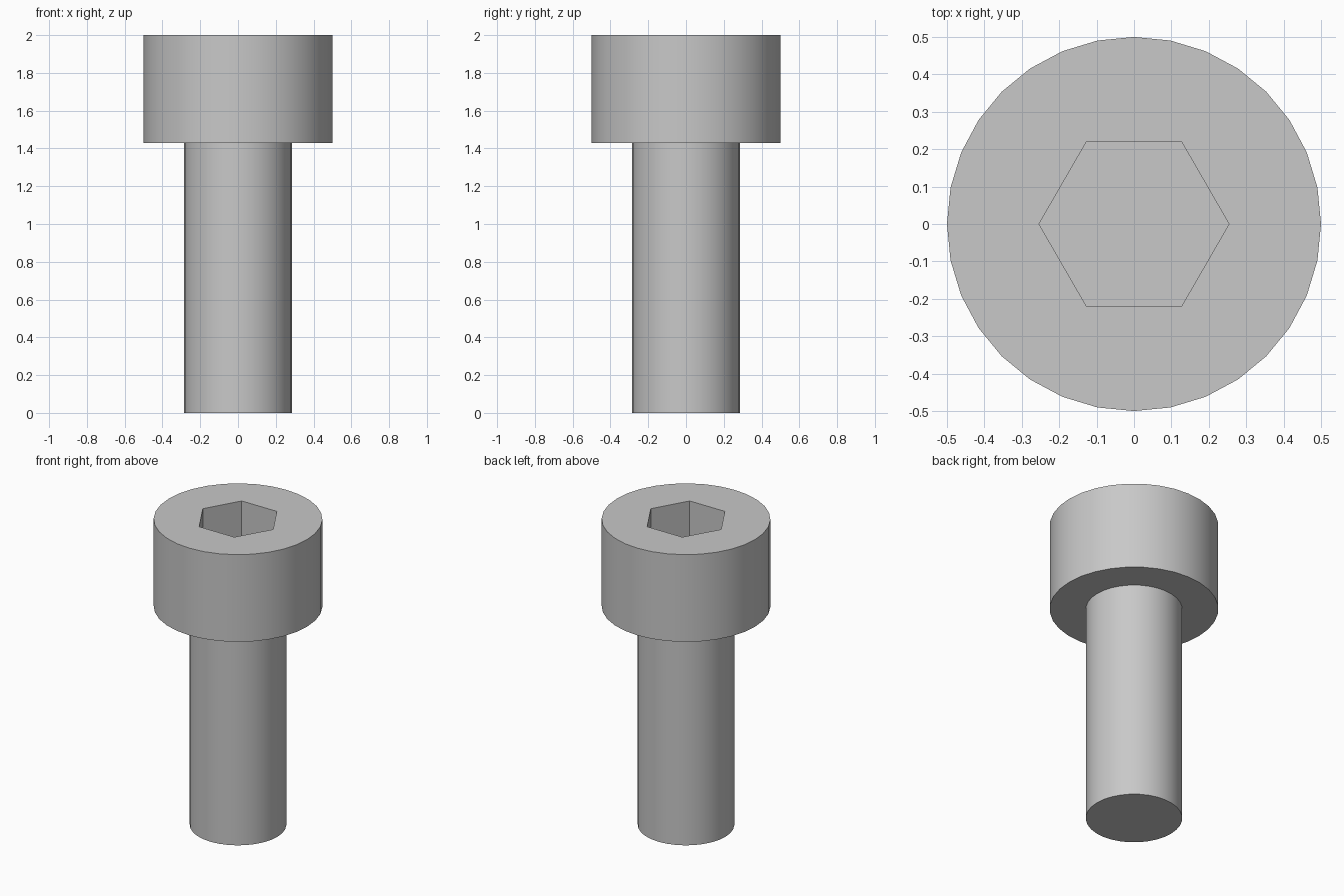
import bpy, bmesh, math

cube = bpy.data.objects.get("Cube")
if cube:
    bpy.data.objects.remove(cube, do_unlink=True)

SIDES = 32
HEAD_R, SHAFT_R, HEX_R = 0.5, 0.286, 0.254
HEIGHT, HEAD_BASE, SOCKET_FLOOR = 2.0, 1.43, 1.714

steel = bpy.data.materials.new("grey_steel")
steel.use_nodes = True
grey = (0.58, 0.58, 0.58, 1)
steel.diffuse_color = grey
steel.node_tree.nodes["Principled BSDF"].inputs["Base Color"].default_value = grey

bm = bmesh.new()


def ring(radius, z, sides=SIDES):
    """Closed loop of vertices around the bolt axis."""
    verts = []
    for i in range(sides):
        a = math.tau * i / sides
        verts.append(bm.verts.new((radius * math.cos(a), radius * math.sin(a), z)))
    return verts


def wall(lower, upper):
    """Quads joining two matching rings."""
    n = len(lower)
    for i in range(n):
        j = (i + 1) % n
        bm.faces.new((lower[i], lower[j], upper[j], upper[i]))


def loop_edges(verts):
    return [bm.edges.get((verts[i - 1], verts[i])) for i in range(len(verts))]


# Shaft and head as one stepped body
body = [ring(SHAFT_R, 0), ring(SHAFT_R, HEAD_BASE),
        ring(HEAD_R, HEAD_BASE), ring(HEAD_R, HEIGHT)]
for lower, upper in zip(body, body[1:]):
    wall(lower, upper)
bm.faces.new(body[0][::-1])

# Hexagonal drive socket
rim = ring(HEX_R, HEIGHT, 6)
floor = ring(HEX_R, SOCKET_FLOOR, 6)
wall(rim, floor)
bm.faces.new(floor)

# Flat top of the head around the socket
bmesh.ops.triangle_fill(bm, edges=loop_edges(body[-1]) + loop_edges(rim),
                        use_beauty=True, normal=(0, 0, 1))
bmesh.ops.recalc_face_normals(bm, faces=bm.faces)

mesh = bpy.data.meshes.new("socket_head_bolt")
bm.to_mesh(mesh)
bm.free()
mesh.materials.append(steel)
bolt = bpy.data.objects.new("socket_head_bolt", mesh)
bpy.context.collection.objects.link(bolt)

# Smooth round walls, sharp rims
bpy.ops.object.select_all(action="DESELECT")
bolt.select_set(True)
bpy.context.view_layer.objects.active = bolt
bpy.ops.object.shade_smooth_by_angle(angle=math.radians(30))
